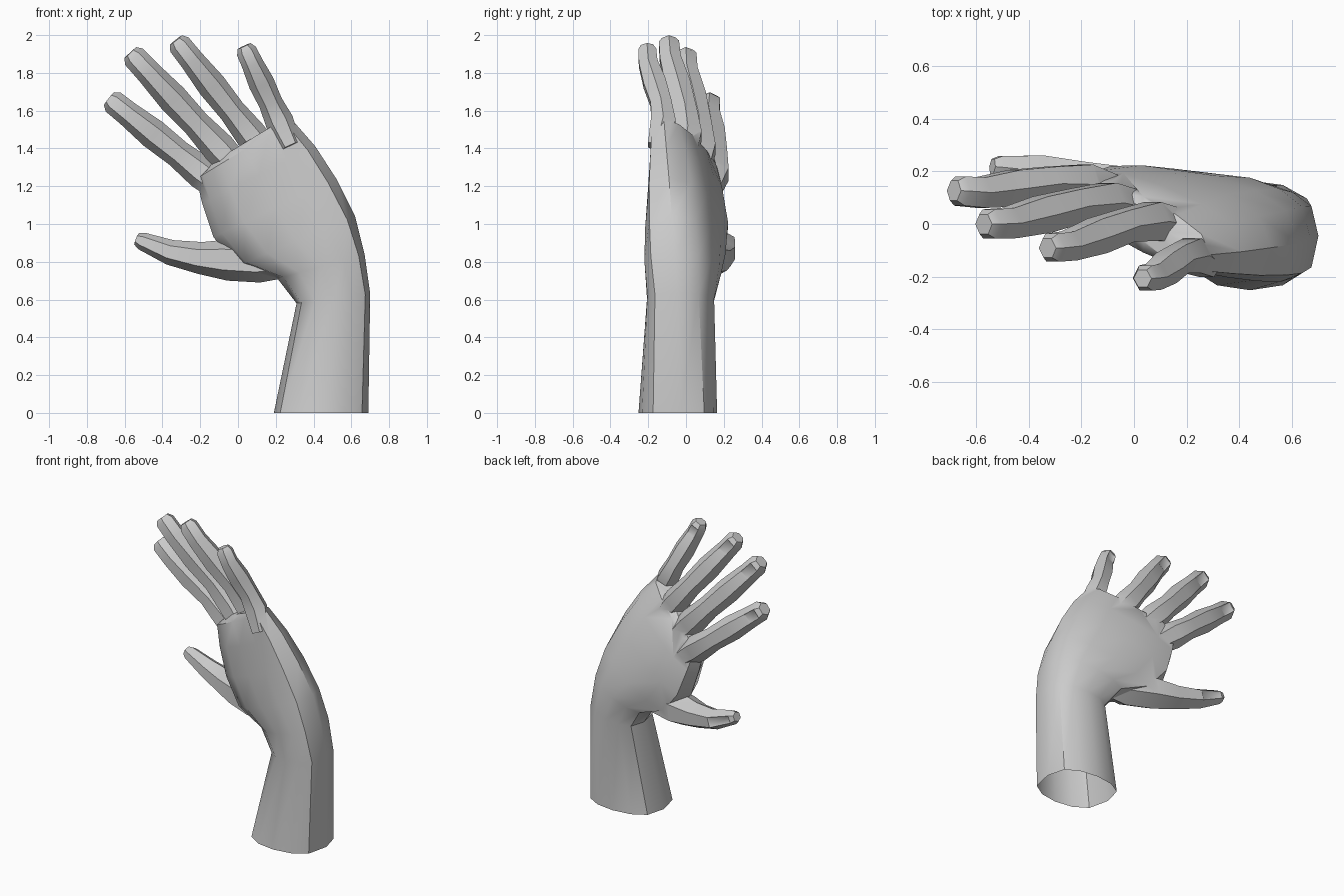
import bpy, bmesh, math
from mathutils import Vector

if "Cube" in bpy.data.objects:
    bpy.data.objects.remove(bpy.data.objects["Cube"], do_unlink=True)

shade = (0.6, 0.6, 0.6, 1)
grey = bpy.data.materials.new("plain grey")
grey.use_nodes = True
grey.diffuse_color = shade
grey.node_tree.nodes["Principled BSDF"].inputs["Base Color"].default_value = shade


def loft(name, rings, nail=False):
    """Skin a list of vertex rings into a closed mesh object."""
    bm = bmesh.new()
    loops = [[bm.verts.new(p) for p in ring] for ring in rings]
    n = len(loops[0])
    strips = []
    for a, b in zip(loops, loops[1:]):
        strips.append([bm.faces.new((a[i], a[(i + 1) % n], b[(i + 1) % n], b[i])) for i in range(n)])
    bm.faces.new(loops[0][::-1])
    bm.faces.new(loops[-1])
    bmesh.ops.recalc_face_normals(bm, faces=bm.faces)
    if nail:
        # Nail: inset the rearmost face of the last segment
        bm.normal_update()
        back = max(strips[-2], key=lambda face: face.normal.y)
        bmesh.ops.inset_individual(bm, faces=[back], thickness=0.012, depth=-0.006)
    mesh = bpy.data.meshes.new(name)
    bm.to_mesh(mesh)
    bm.free()
    mesh.materials.append(grey)
    obj = bpy.data.objects.new(name, mesh)
    bpy.context.collection.objects.link(obj)
    return obj


def section(left, right, depth, sides=12):
    """Boxy oval between two side points, fuller on the palm side."""
    ring = []
    for i in range(sides):
        angle = math.tau * i / sides
        c, s = math.cos(angle), math.sin(angle)
        p = left.lerp(right, 0.5 + 0.5 * c)
        bulge = 0.95 if s > 0 else 1.08
        p.y += math.copysign(abs(s) ** 0.62, s) * depth * bulge
        ring.append(p)
    return ring


def tube(name, points, widths, flatness):
    """Six-sided digit along a path, with a rounded tip."""
    rings = []
    for i, (p, width) in enumerate(zip(points, widths)):
        d = (points[min(i + 1, len(points) - 1)] - points[max(i - 1, 0)]).normalized()
        side = d.cross(Vector((0, 1, 0))).normalized()
        up = side.cross(d) * flatness
        angles = [math.tau * k / 6 for k in range(6)]
        rings.append([p + (side * math.cos(a) + up * math.sin(a)) * width for a in angles])
    end = points[-1]
    rings.append([end + (v - end) * 0.68 + d * 0.03 for v in rings[-1]])
    return loft(name, rings, nail=True)


def finger(name, knuckle, tip, girth):
    """Gently bowed finger whose root is sunk into the palm."""
    stations = (-0.35, 0, 0.27, 0.55, 0.83, 1)
    widths = (0.07, 0.088, 0.074, 0.08, 0.067, 0.064)
    points = [Vector(knuckle).lerp(Vector(tip), t) for t in stations]
    points[0].y -= 0.06
    points[2].y += 0.01
    points[4].y -= 0.01
    return tube(name, points, [w * girth for w in widths], 1.0)


# Forearm and palm: thumb side x, z, little finger side x, z, then depth
outline = [
    (0.19, 0, 0.69, 0, 0.205),
    (0.31, 0.58, 0.70, 0.63, 0.175),
    (0.21, 0.71, 0.67, 0.84, 0.19),
    (0.0, 0.78, 0.62, 1.04, 0.185),
    (-0.13, 0.93, 0.52, 1.24, 0.17),
    (-0.19, 1.11, 0.41, 1.41, 0.14),
    (-0.22, 1.24, 0.29, 1.55, 0.105),
    (-0.13, 1.33, 0.20, 1.53, 0.06),
]
# The hand twists away from the wrist, thumb side to the rear
hand = loft("hand", [
    section(Vector((lx, min(0.04 * i - 0.03, 0.13), lz)), Vector((rx, -0.03 - 0.015 * i, rz)), depth)
    for i, (lx, lz, rx, rz, depth) in enumerate(outline)])

# Thumb path, from the heel of the hand to the tip
thumb_path = [Vector(p) for p in (
    (0.28, 0.03, 0.80), (0.12, 0.06, 0.80), (-0.05, 0.12, 0.81),
    (-0.20, 0.16, 0.82), (-0.36, 0.20, 0.85), (-0.51, 0.215, 0.91))]

digits = [
    finger("index_finger", (-0.19, 0.15, 1.27), (-0.66, 0.125, 1.645), 1.0),
    finger("middle_finger", (-0.10, 0.08, 1.40), (-0.55, 0, 1.885), 1.0),
    finger("ring_finger", (0.07, 0.01, 1.47), (-0.31, -0.09, 1.95), 0.96),
    finger("little_finger", (0.22, -0.12, 1.54), (0.045, -0.205, 1.915), 0.86),
    tube("thumb", thumb_path, (0.08, 0.11, 0.11, 0.085, 0.067, 0.047), 1.05),
]

# Weld everything into one skin
bpy.context.view_layer.objects.active = hand
for digit in digits:
    mod = hand.modifiers.new("join", "BOOLEAN")
    mod.operation, mod.solver, mod.object = "UNION", "EXACT", digit
    bpy.ops.object.modifier_apply(modifier=mod.name)
    bpy.data.objects.remove(digit, do_unlink=True)

# Open the wrist and tidy the seams
bm = bmesh.new()
bm.from_mesh(hand.data)
base = [f for f in bm.faces if f.calc_center_median().z < 0.001]
bmesh.ops.delete(bm, geom=base, context="FACES")
bmesh.ops.remove_doubles(bm, verts=bm.verts, dist=0.004)
bm.to_mesh(hand.data)
bm.free()

bpy.ops.object.select_all(action="DESELECT")
hand.select_set(True)
bpy.ops.object.shade_smooth_by_angle(angle=math.radians(40))
